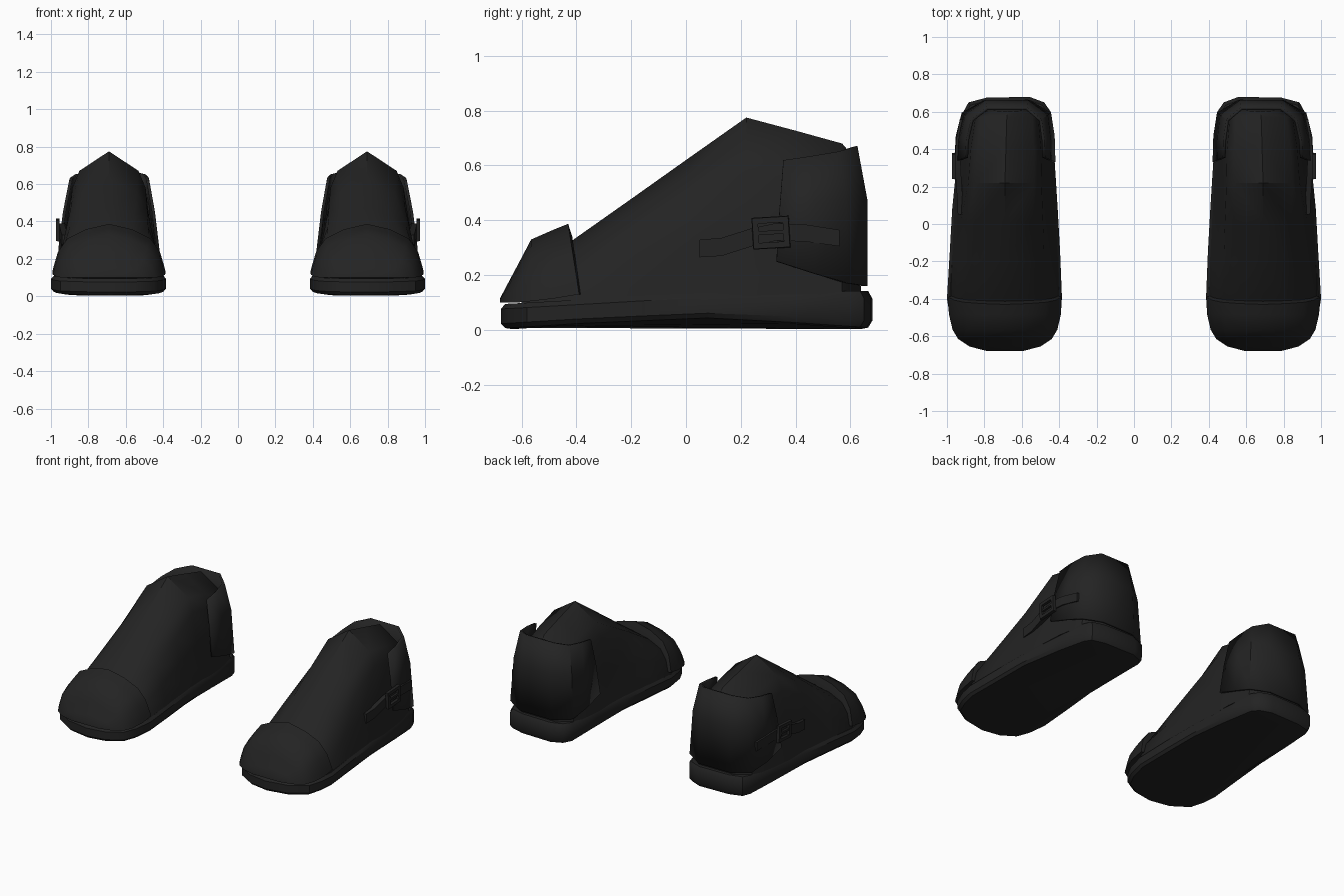
import bpy, bmesh, math

if "Cube" in bpy.data.objects:
    bpy.data.objects.remove(bpy.data.objects["Cube"])

black = bpy.data.materials.new("black_leather")
black.diffuse_color = (0.017, 0.017, 0.017, 1)
black.use_nodes = True
black.node_tree.nodes["Principled BSDF"].inputs["Base Color"].default_value = black.diffuse_color


def make(name, rings, closed=True, caps=True, angle=35, solid=0):
    """Skin a list of point rings, mirror it to the other shoe."""
    bm = bmesh.new()
    vs = [[bm.verts.new(p) for p in r] for r in rings]
    n = len(rings[0])
    for a, b in zip(vs, vs[1:]):
        for i in range(n if closed else n - 1):
            j = (i + 1) % n
            bm.faces.new((a[i], a[j], b[j], b[i]))
    if caps:
        bm.faces.new(vs[0][::-1])
        bm.faces.new(vs[-1])
    bmesh.ops.recalc_face_normals(bm, faces=bm.faces)
    me = bpy.data.meshes.new(name)
    bm.to_mesh(me)
    bm.free()
    me.materials.append(black)
    ob = bpy.data.objects.new(name, me)
    bpy.context.collection.objects.link(ob)
    bpy.ops.object.select_all(action='DESELECT')
    ob.select_set(True)
    bpy.context.view_layer.objects.active = ob
    bpy.ops.object.shade_smooth_by_angle(angle=math.radians(angle))
    if solid:
        s = ob.modifiers.new("thickness", 'SOLIDIFY')
        s.thickness, s.offset = solid, 0
    m = ob.modifiers.new("other_shoe", 'MIRROR')
    m.use_axis = (True, False, False)
    return ob


def lerp(table, y):
    """Piecewise linear lookup."""
    for (y0, v0), (y1, v1) in zip(table, table[1:]):
        if y <= y1:
            return v0 + (v1 - v0) * max(0, (y - y0) / (y1 - y0))
    return table[-1][1]


SOLE_TOP = [(-0.67, 0.095), (-0.4, 0.11), (0, 0.135), (0.68, 0.142)]
SOLE_BOTTOM = [(-0.67, 0.003), (-0.4, 0.02), (0.08, 0.04), (0.3, 0.03), (0.68, 0.003)]

# Sole: outline stacked in chamfered layers
outline = [(.68, -.675), (.83, -.65), (.95, -.58), (.985, -.49), (1, -.40), (.985, -.15),
           (.972, .08), (.94, .4), (.912, .6), (.885, .65), (.79, .675), (.56, .68), (.48, .65),
           (.445, .6), (.425, .35), (.408, .08), (.395, -.15), (.385, -.40), (.41, -.52),
           (.45, -.6), (.55, -.655)]


def sole_ring(scale, f):
    ring = []
    for x, y in outline:
        lo, hi = lerp(SOLE_BOTTOM, y), lerp(SOLE_TOP, y)
        ring.append((.69 + (x - .69) * scale, y * (1 - (1 - scale) * .45), lo + (hi - lo) * f))
    return ring


make("sole", [sole_ring(s, f) for s, f in
              [(.86, 0), (.95, .04), (1, .22), (1, .8), (.95, 1), (.9, 1)]])

# Half cross-sections (width fraction, height fraction): round toe and tall ankle
TOE = [(1, 0), (.975, .12), (.9, .42), (.73, .7), (.4, .89), (0, 1)]
ANKLE = [(1, 0), (.95, .12), (.84, .38), (.745, .7), (.6, .84), (0, 1)]


def arch(y, cx, hw, z0, z1, t, lean=0):
    half = [(a + (c - a) * t, b + (d - b) * t) for (a, b), (c, d) in zip(TOE, ANKLE)]
    full = half + [(-u, v) for u, v in half[-2::-1]]
    return [(cx + u * hw, y + lean * v, z0 + (z1 - z0) * v) for u, v in full]


# Upper: closed foot shape rising to the ankle peak
make("upper", [
    arch(-.60, .69, .20, .09, .16, 0),
    arch(-.41, .69, .292, .10, .33, 0),
    arch(-.20, .69, .286, .11, .478, .35),
    arch(.01, .69, .275, .12, .627, .7),
    arch(.22, .69, .263, .125, .775, 1),
    arch(.40, .685, .252, .13, .727, 1),
    arch(.57, .68, .225, .13, .68, 1, .0),
    arch(.64, .675, .13, .13, .645, .6, -.04)], angle=40)

# Toe cap: raised shell over the front
make("toe_cap", [
    arch(-.678, .69, .10, .10, .116, 0),
    arch(-.655, .69, .19, .10, .16, 0),
    arch(-.615, .69, .25, .10, .235, 0),
    arch(-.565, .69, .28, .105, .33, 0),
    arch(-.48, .69, .30, .115, .365, 0, -.005),
    arch(-.39, .69, .303, .13, .387, 0, -.04),
    arch(-.385, .69, .285, .13, .34, 0, -.03)], angle=40)

# Heel counter: wrap-around shell at the back
make("heel_counter", [
    [(.953, .33, .25), (.945, .47, .205), (.915, .59, .17), (.80, .655, .16),
     (.56, .655, .16), (.45, .59, .17), (.432, .47, .205), (.428, .33, .25)],
    [(.928, .342, .45), (.92, .47, .46), (.895, .58, .47), (.79, .655, .47),
     (.57, .655, .47), (.467, .58, .47), (.455, .47, .46), (.452, .342, .45)],
    [(.895, .355, .618), (.89, .45, .632), (.865, .555, .65), (.785, .618, .67),
     (.575, .618, .67), (.50, .555, .65), (.485, .45, .632), (.482, .355, .618)],
], closed=False, caps=False, angle=40, solid=.016)


# Side strap: flat band bending along the outer side
def band(x, y, z, h):
    return [(x, y, z - h), (x, y, z + h), (x - .03, y, z + h), (x - .03, y, z - h)]


make("strap", [band(*p) for p in [
    (.942, .05, .297, .032), (.945, .13, .303, .033), (.953, .24, .338, .033),
    (.957, .33, .358, .032), (.952, .44, .353, .031), (.932, .56, .335, .03)]])


# Buckle: slightly turned rectangular frame with a prong
def frame(x, a, b, tilt=.06):
    c, s = math.cos(tilt), math.sin(tilt)
    return [(x, .31 + p * c - q * s, .355 + p * s + q * c)
            for p, q in [(-a, -b), (a, -b), (a, b), (-a, b)]]


make("buckle", [frame(.955, .068, .058), frame(.974, .066, .056), frame(.974, .045, .035),
                frame(.955, .045, .035), frame(.955, .068, .058)], caps=False)
make("buckle_prong", [band(.97, .26, .353, .007), band(.972, .36, .358, .007)])
